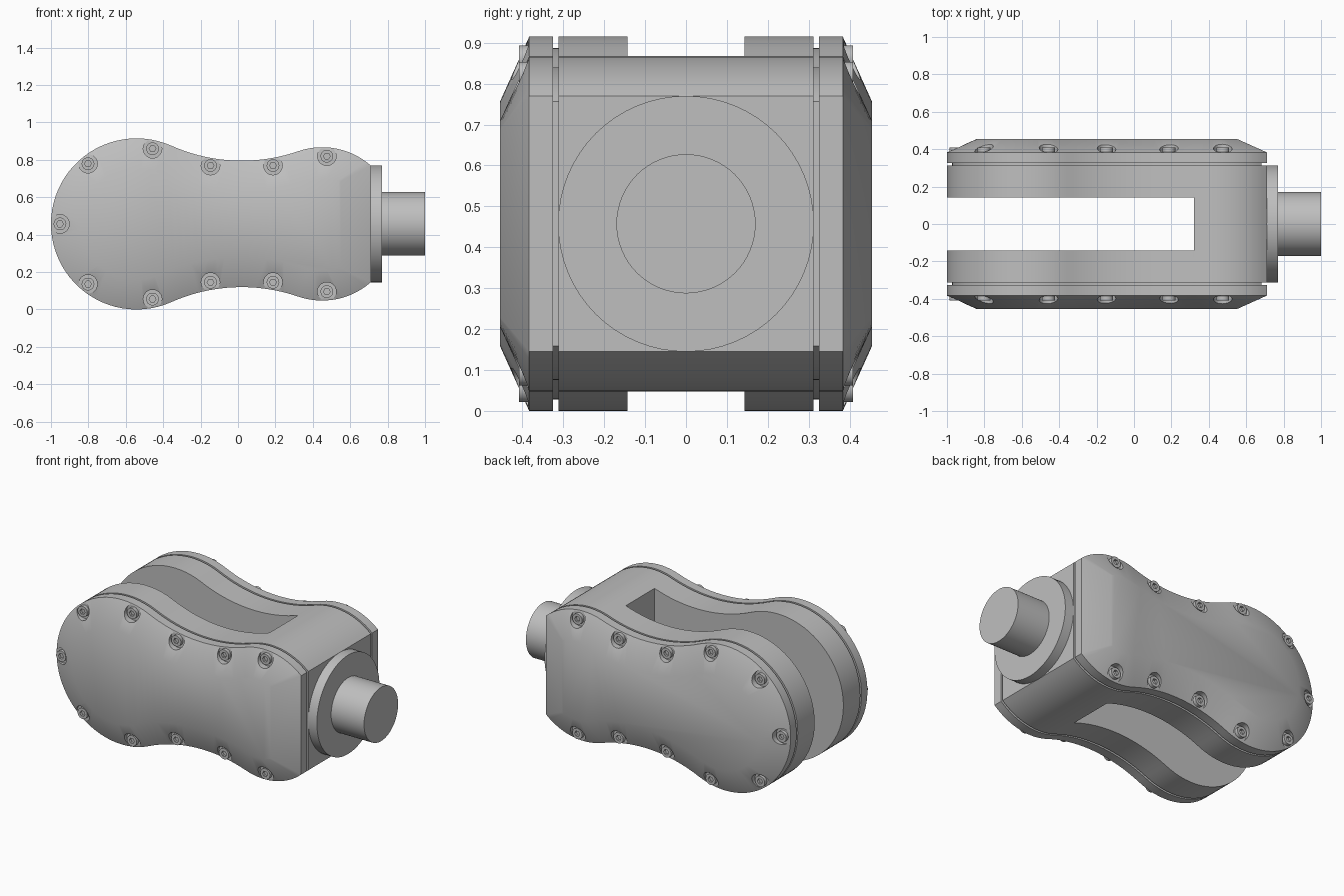
import bpy, bmesh, math
from mathutils import Matrix, Vector

if "Cube" in bpy.data.objects:
    bpy.data.objects.remove(bpy.data.objects["Cube"])

CZ = 0.4575                     # height of the long axis
END = 0.71                      # flat end of the housing
R1, X1 = 0.4575, -0.5425        # big rounded end
WX, WH = 0.02, 0.338            # waist position and half height
LX, LH = 0.45, 0.41             # small lobe crest

grey = bpy.data.materials.new("grey metal")
grey.diffuse_color = (0.52, 0.52, 0.52, 1)
grey.use_nodes = True
grey.node_tree.nodes["Principled BSDF"].inputs["Base Color"].default_value = grey.diffuse_color


def solve_radii():
    """Radii of the waist arc and the small lobe so all arcs meet tangentially."""
    d = WX - X1
    rw = (d * d + WH * WH - R1 * R1) / (2 * (R1 - WH))
    d = LX - WX
    k = WH + rw - LH
    rl = (d * d + k * k - rw * rw) / (2 * (rw - k))
    return rw, rl


RW, RL = solve_radii()


def outline(off=0.0):
    """Closed peanut outline (x, z), moved inward by off."""
    a1 = math.atan2(WH + RW, WX - X1)
    a2 = math.atan2(WH + RW - (LH - RL), WX - LX)
    end = END - off
    a3 = math.acos((end - LX) / (RL - off))

    def arc(cx, cz, r, a, b, n):
        return [(cx + r * math.cos(a + (b - a) * i / n),
                 cz + r * math.sin(a + (b - a) * i / n)) for i in range(n + 1)]

    top = arc(X1, 0, R1 - off, math.pi, a1, 24)
    top += arc(WX, WH + RW, RW + off, math.pi + a1, math.pi + a2, 18)[1:]
    top += arc(LX, LH - RL, RL - off, a2, a3, 14)[1:]
    low = [(x, -z) for x, z in reversed(top[1:])]
    return [(x, z + CZ) for x, z in top + low]


def make(name, bm, smooth=True):
    bmesh.ops.recalc_face_normals(bm, faces=bm.faces)
    me = bpy.data.meshes.new(name)
    bm.to_mesh(me)
    bm.free()
    me.materials.append(grey)
    ob = bpy.data.objects.new(name, me)
    bpy.context.collection.objects.link(ob)
    if smooth:
        smooth_by_angle(ob)
    return ob


def select(ob):
    bpy.ops.object.select_all(action='DESELECT')
    ob.select_set(True)
    bpy.context.view_layer.objects.active = ob


def smooth_by_angle(ob):
    select(ob)
    bpy.ops.object.shade_smooth_by_angle(angle=math.radians(30))


def loft(name, rings, smooth=True):
    """Skin between rings of 3D points and cap both ends."""
    bm = bmesh.new()
    vs = [[bm.verts.new(p) for p in ring] for ring in rings]
    n = len(vs[0])
    for a, b in zip(vs, vs[1:]):
        for i in range(n):
            j = (i + 1) % n
            bm.faces.new((a[i], a[j], b[j], b[i]))
    bm.faces.new(vs[0])
    bm.faces.new(vs[-1])
    return make(name, bm, smooth)


def slab(sections):
    """Outline rings from (y, inset) pairs."""
    return [[(x, y, z) for x, z in outline(off)] for y, off in sections]


def cylinder_x(name, x0, x1, r):
    ring = [(r * math.cos(t * math.tau / 64), r * math.sin(t * math.tau / 64)) for t in range(64)]
    return loft(name, [[(x, c, s + CZ) for c, s in ring] for x in (x0, x1)])


def cut(ob, cutter):
    mod = ob.modifiers.new("cut", 'BOOLEAN')
    mod.operation = 'DIFFERENCE'
    mod.solver = 'EXACT'
    mod.object = cutter
    select(ob)
    bpy.ops.object.modifier_apply(modifier=mod.name)
    bpy.data.objects.remove(cutter)
    smooth_by_angle(ob)


# Forked housing with an open slot
body = loft("housing", slab([(-0.312, 0), (0.312, 0)]), False)
bm = bmesh.new()
bmesh.ops.create_cube(bm, size=1, matrix=Matrix.Translation((-0.68, 0, CZ)) @ Matrix.Diagonal((2, 0.286, 2, 1)))
cut(body, make("slot_cutter", bm, False))

# Output flange and shaft
cylinder_x("flange", END - 0.01, 0.77, 0.3125)
cylinder_x("shaft", 0.76, 1.0, 0.17)

# Bolt centres on the covers
bolts = [(-0.952, CZ)]
for x, h in ((-0.802, 0.322), (-0.457, 0.402), (-0.147, 0.312), (0.187, 0.312), (0.475, 0.362)):
    bolts += [(x, CZ + h), (x, CZ - h)]


def circle(x, y, z, r, n=18, hexagon=False):
    pts = []
    for i in range(n):
        a = i * math.tau / n
        k = math.cos(math.pi / 6) / math.cos(a % (math.pi / 3) - math.pi / 6) if hexagon else 1
        pts.append((x + r * k * math.cos(a), y, z + r * k * math.sin(a)))
    return pts


for s, side in ((-1, "front"), (1, "back")):
    # Recessed seam between housing and cover
    loft(side + "_seam", slab([(s * 0.305, 0.028), (s * 0.335, 0.028)]))
    # Chamfered cover with bolt pockets
    cover = loft(side + "_cover", slab([(s * 0.325, 0), (s * 0.383, 0), (s * 0.455, 0.16)]), False)
    bm = bmesh.new()
    for x, z in bolts:
        bmesh.ops.create_cone(bm, cap_ends=True, segments=24, radius1=0.05, radius2=0.05, depth=0.2,
                              matrix=Matrix.Translation((x, s * 0.486, z)) @ Matrix.Rotation(math.pi / 2, 4, 'X'))
    cut(cover, make("pocket_cutter", bm, False))
    # Socket head bolts
    for i, (x, z) in enumerate(bolts):
        loft(f"{side}_bolt_{i + 1}", [
            circle(x, s * 0.38, z, 0.034), circle(x, s * 0.408, z, 0.034),
            circle(x, s * 0.408, z, 0.018, hexagon=True), circle(x, s * 0.392, z, 0.018, hexagon=True)])
